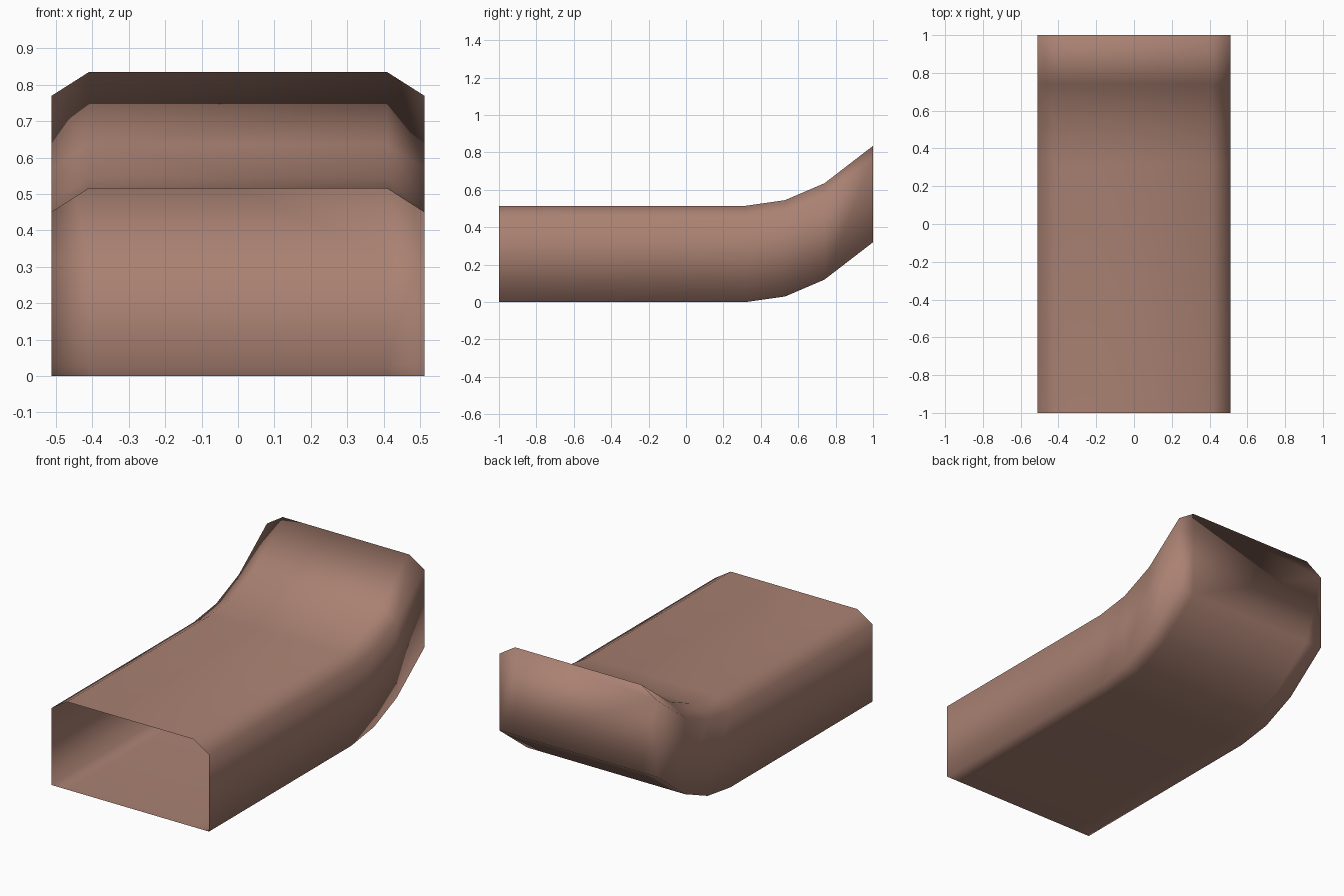
import bpy, bmesh

if "Cube" in bpy.data.objects:
    bpy.data.objects.remove(bpy.data.objects["Cube"])

# Half cross-section (x, z), from the floor centre side up to the chamfered top
half = [(0.41, 0.0), (0.512, 0.0), (0.512, 0.45), (0.41, 0.515)]
section = half + [(-x, z) for x, z in reversed(half)]

# Side path (y, rise): flat run, then an upward curve at the back
path = [(-1.0, 0.0), (0.32, 0.0), (0.53, 0.03), (0.74, 0.12), (1.0, 0.32)]

# Sweep the section along the path
bm = bmesh.new()
rings = [[bm.verts.new((x, y, z + rise)) for x, z in section] for y, rise in path]
n = len(section)
for a, b in zip(rings, rings[1:]):
    for i in range(n):
        j = (i + 1) % n
        bm.faces.new((a[i], a[j], b[j], b[i]))

# Closed back end; the front end stays open
bm.faces.new(rings[-1])
bmesh.ops.recalc_face_normals(bm, faces=bm.faces)
for f in bm.faces:
    f.smooth = True

mesh = bpy.data.meshes.new("curved_duct")
bm.to_mesh(mesh)
bm.free()
duct = bpy.data.objects.new("curved_duct", mesh)
bpy.context.collection.objects.link(duct)

# Warm brown colour
mat = bpy.data.materials.new("warm_brown")
mat.diffuse_color = (0.40, 0.22, 0.17, 1.0)
mat.use_nodes = True
mat.node_tree.nodes["Principled BSDF"].inputs["Base Color"].default_value = mat.diffuse_color
mesh.materials.append(mat)
